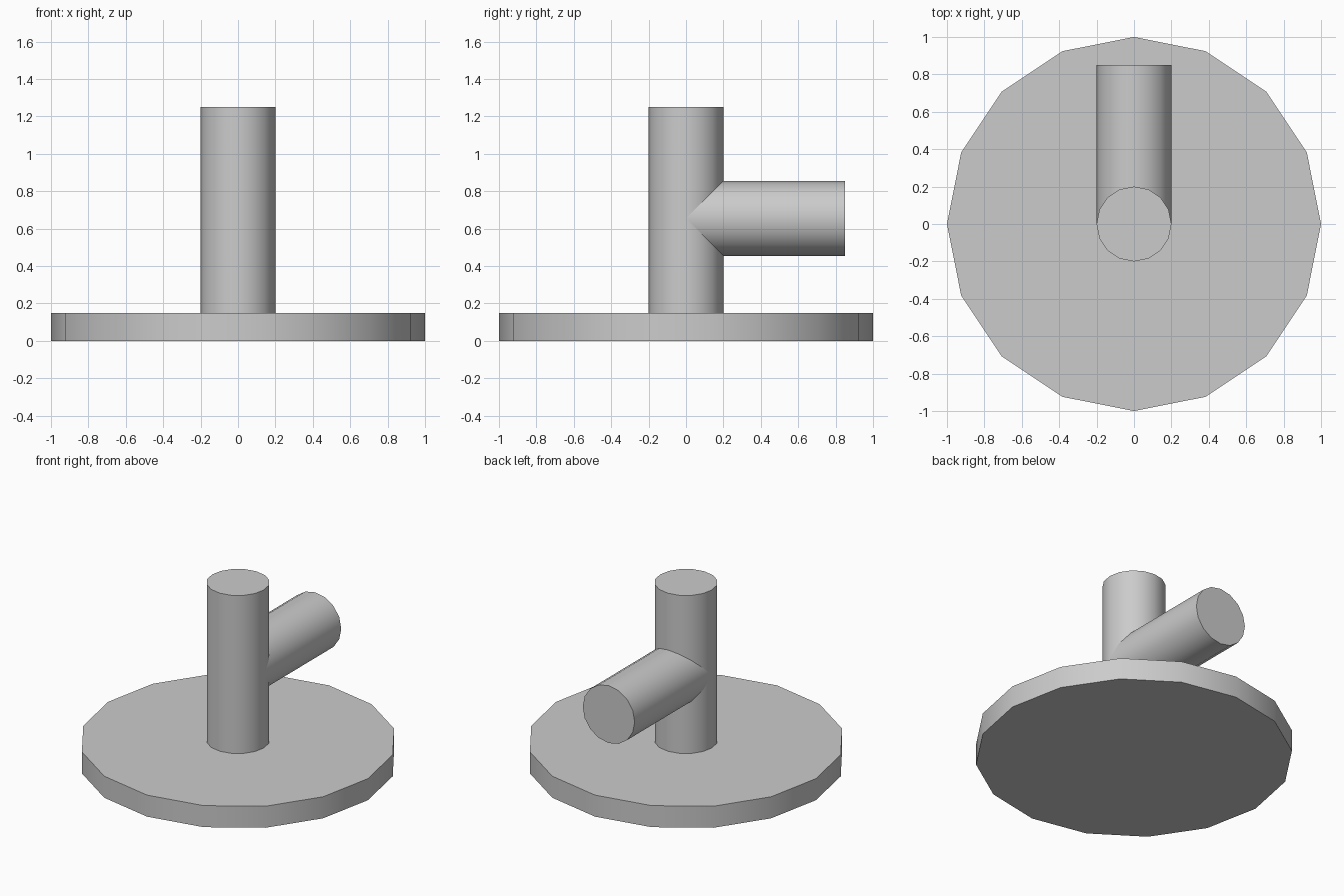
import bpy
import math

cube = bpy.data.objects.get("Cube")
if cube:
    bpy.data.objects.remove(cube, do_unlink=True)

SIDES = 16
ROD_RADIUS = 0.2

grey = bpy.data.materials.new("plain grey")
grey.use_nodes = True
colour = (0.6, 0.6, 0.6, 1)
grey.diffuse_color = colour
grey.node_tree.nodes["Principled BSDF"].inputs["Base Color"].default_value = colour


def cylinder(name, radius, length, centre, tilt=0):
    bpy.ops.mesh.primitive_cylinder_add(
        vertices=SIDES, radius=radius, depth=length,
        location=centre, rotation=(tilt, 0, 0))
    part = bpy.context.object
    part.name = name
    part.data.materials.append(grey)
    bpy.ops.object.shade_smooth_by_angle(angle=math.radians(30))
    return part


# Round base plate
base_height = 0.15
cylinder("base_plate", 1, base_height, (0, 0, base_height / 2))

# Upright post standing on the plate
post_top = 1.25
cylinder("upright_post", ROD_RADIUS, post_top - base_height,
         (0, 0, (post_top + base_height) / 2))

# Peg reaching backwards from the post's axis
peg_end = 0.85
cylinder("back_peg", ROD_RADIUS, peg_end, (0, peg_end / 2, 0.655), math.pi / 2)
